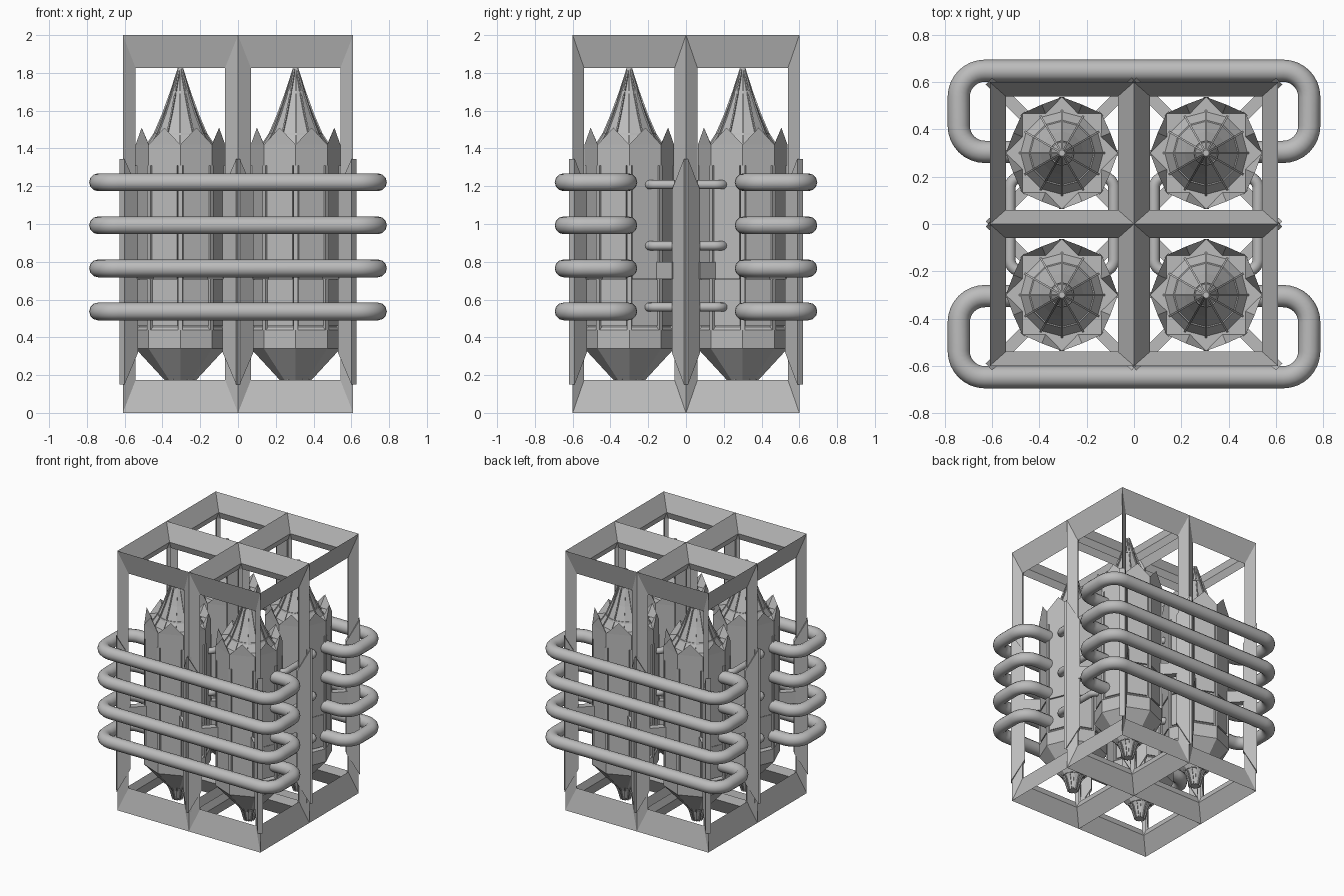
import bpy, bmesh, math
from mathutils import Vector, Matrix

if "Cube" in bpy.data.objects:
    bpy.data.objects.remove(bpy.data.objects["Cube"])

grey = bpy.data.materials.new("plain grey")
grey.diffuse_color = (0.5, 0.5, 0.5, 1)
grey.use_nodes = True
grey.node_tree.nodes["Principled BSDF"].inputs["Base Color"].default_value = grey.diffuse_color
HX, HY = 0.305, 0.30            # half size of one frame cell
CELLS = [(sx * HX, sy * HY) for sx in (-1, 1) for sy in (-1, 1)]


def finish(bm, name):
    bmesh.ops.recalc_face_normals(bm, faces=bm.faces)
    me = bpy.data.meshes.new(name)
    bm.to_mesh(me)
    bm.free()
    me.materials.append(grey)
    return me


def place(me, name, loc=(0, 0, 0)):
    ob = bpy.data.objects.new(name, me)
    ob.location = loc
    bpy.context.collection.objects.link(ob)
    return ob


def lathe(bm, profile, n):
    """Faceted solid of revolution from (radius, z) pairs."""
    rings = []
    for r, z in profile:
        rings.append([bm.verts.new((r * math.cos(math.tau * i / n),
                                    r * math.sin(math.tau * i / n), z)) for i in range(n)])
    for a, b in zip(rings, rings[1:]):
        for i in range(n):
            j = (i + 1) % n
            bm.faces.new((a[i], a[j], b[j], b[i]))
    bm.faces.new(rings[0])
    bm.faces.new(rings[-1])


def prism(bm, pts, offset):
    """Extrude a flat outline symmetrically by +-offset."""
    a = [bm.verts.new(Vector(p) - offset) for p in pts]
    b = [bm.verts.new(Vector(p) + offset) for p in pts]
    bm.faces.new(a)
    bm.faces.new(b)
    for i in range(len(pts)):
        j = (i + 1) % len(pts)
        bm.faces.new((a[i], a[j], b[j], b[i]))


def box(bm, angle, r0, r1, width, z0, z1):
    """Upright box placed radially around the z axis."""
    m = Matrix.Rotation(angle, 3, 'Z')
    pts = [m @ Vector((r, 0, z)) for r, z in ((r0, z0), (r1, z0), (r1, z1), (r0, z1))]
    prism(bm, pts, m @ Vector((0, width / 2, 0)))


# Tank: octagonal body with recessed waist, funnel bottom and curved spire
bm = bmesh.new()
R = 0.237
AP = R * math.cos(math.pi / 8)
lathe(bm, [(0.08, 0.17), (R, 0.34), (R, 0.44), (0.222, 0.455), (0.222, 1.31),
           (R, 1.31), (R, 1.42), (0.19, 1.42)], 8)
spire = [(0.188, 1.40), (0.135, 1.48), (0.092, 1.58), (0.048, 1.70), (0.006, 1.83)]
lathe(bm, spire, 12)
nozzle = [(0.078, 0.18), (0.055, 0.14), (0.032, 0.06)]
lathe(bm, nozzle, 12)
# Ribs on spire and nozzle
for prof in (spire, nozzle):
    for i in range(12):
        m = Matrix.Rotation(math.tau * i / 12, 3, 'Z')
        for (r0, z0), (r1, z1) in zip(prof, prof[1:]):
            pts = [m @ Vector(p) for p in ((r0 - 0.006, 0, z0), (r0 + 0.007, 0, z0),
                                           (r1 + 0.007, 0, z1), (r1 - 0.006, 0, z1))]
            prism(bm, pts, m @ Vector((0, 0.004, 0)))
# Hoops round the spire
lathe(bm, [(0.143, 1.47), (0.139, 1.482)], 12)
lathe(bm, [(0.054, 1.692), (0.051, 1.704)], 12)
for i in range(8):
    corner = math.tau * i / 8
    face = corner + math.pi / 8
    # Wall panels in two stages and edge strips
    box(bm, face, 0.19, AP, 0.145, 0.71, 1.31)
    box(bm, face, 0.19, AP - 0.005, 0.145, 0.46, 0.705)
    box(bm, corner, 0.20, R, 0.024, 0.44, 1.31)
    # Crown spikes
    m = Matrix.Rotation(face, 3, 'Z')
    h = R * math.sin(math.pi / 8)
    v = [bm.verts.new(m @ Vector(p)) for p in ((AP, -h, 1.42), (AP, h, 1.42),
                                              (AP + 0.003, 0, 1.51), (0.18, 0, 1.42))]
    for f in ((0, 1, 2), (0, 2, 3), (1, 3, 2), (0, 3, 1)):
        bm.faces.new([v[k] for k in f])
# Diagonal brackets out to the frame posts
for i in range(4):
    box(bm, math.pi / 4 + i * math.pi / 2, 0.21, 0.345, 0.05, 0.71, 0.80)
tank = finish(bm, "tank")

# Frame cell: every box edge is a wedge beam, sharp outside and thicker inside.
# Each box corner has one outer point plus one inset point for each adjoining face.
bm = bmesh.new()
HALF = (HX, HY, 1.0)
INSET = (0.068, 0.06, 0.173)
SINK = 0.7
grid = {}
for s in [(a, b, c) for a in (-1, 1) for b in (-1, 1) for c in (-1, 1)]:
    grid[s] = [bm.verts.new([s[k] * HALF[k] + (k == 2) for k in range(3)])]
    for f in range(3):
        grid[s].append(bm.verts.new([s[k] * (HALF[k] - INSET[k] * (SINK if k == f else 1)) + (k == 2)
                                     for k in range(3)]))
    bm.faces.new(grid[s][1:])
for axis in range(3):
    f, g = [k + 1 for k in range(3) if k != axis]
    for s in grid:
        if s[axis] < 0:
            p, q = grid[s], grid[tuple(-c if k == axis else c for k, c in enumerate(s))]
            for a, b in ((0, f), (f, g), (g, 0)):
                bm.faces.new((p[a], q[a], q[b], p[b]))
frame = finish(bm, "frame_cell")

# Bevelled stiffener plates clamped on the four posts of a cell
bm = bmesh.new()
for sx in (-1, 1):
    for sy in (-1, 1):
        o = Vector((sx * (HX + 0.004), sy * (HY + 0.004), 0))
        i = Vector((sx * (HX - 0.068), sy * (HY - 0.06), 0))
        d = Vector((-(o - i).y, (o - i).x, 0)).normalized() * 0.02
        z = Vector((0, 0, 1))
        prism(bm, [o + z * 0.15, o + z * 1.345, i + z * 1.18, i + z * 0.32], d)
plates = finish(bm, "post_plates")

for n, (x, y) in enumerate(CELLS):
    place(tank, f"tank_{n}", (x, y, 0))
    place(frame, f"frame_cell_{n}", (x, y, 0))
    place(plates, f"post_plates_{n}", (x, y, 0))


def rounded(pts, rad):
    """Replace inner corners of a path with arcs."""
    out = [pts[0]]
    for p, c, q in zip(pts, pts[1:], pts[2:]):
        u, w = (p - c).normalized(), (q - c).normalized()
        centre = c + (u + w) * rad
        for k in range(9):
            t = k / 8 * math.pi / 2
            out.append(centre - w * rad * math.cos(t) - u * rad * math.sin(t))
    return out + [pts[-1]]


def pipes(name, paths, radius, bend):
    cu = bpy.data.curves.new(name, 'CURVE')
    cu.dimensions = '3D'
    cu.bevel_depth = radius
    cu.bevel_resolution = 4
    cu.use_fill_caps = True
    for path in paths:
        pts = rounded([Vector(p) for p in path], bend)
        sp = cu.splines.new('POLY')
        sp.points.add(len(pts) - 1)
        for sp_pt, p in zip(sp.points, pts):
            sp_pt.co = (*p, 1)
        sp.use_smooth = True
    cu.materials.append(grey)
    ob = bpy.data.objects.new(name, cu)
    bpy.context.collection.objects.link(ob)


# Large outer pipes wrapping front and back
big = []
for s in (-1, 1):
    for z in (0.537, 0.765, 0.993, 1.221):
        big.append([(-0.50, s * 0.305, z), (-0.741, s * 0.305, z), (-0.741, s * 0.648, z),
                    (0.741, s * 0.648, z), (0.741, s * 0.305, z), (0.50, s * 0.305, z)])
pipes("outer_pipes", big, 0.047, 0.11)

# Small pipes linking front and back tanks
small = []
for x, inner in ((0.525, 0.42), (0.085, 0.19)):
    for s in (-1, 1):
        for z in (0.56, 0.885, 1.208):
            small.append([(s * inner, -0.2, z), (s * x, -0.2, z), (s * x, 0.2, z), (s * inner, 0.2, z)])
pipes("link_pipes", small, 0.024, 0.05)
